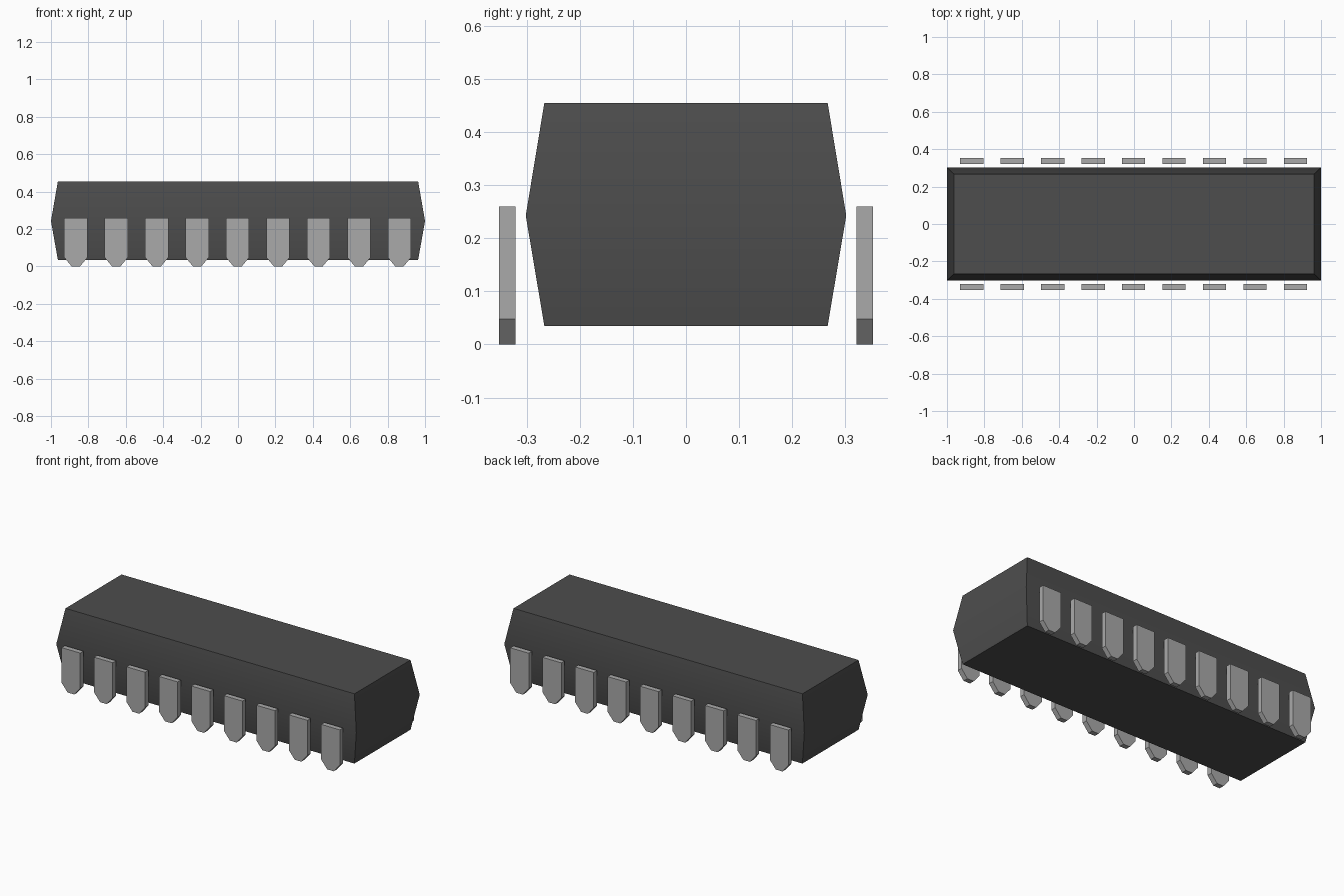
import bpy, bmesh, math

cube = bpy.data.objects.get("Cube")
if cube:
    bpy.data.objects.remove(cube, do_unlink=True)


def material(name, rgb):
    m = bpy.data.materials.new(name)
    m.use_nodes = True
    m.diffuse_color = (*rgb, 1)
    m.node_tree.nodes["Principled BSDF"].inputs["Base Color"].default_value = (*rgb, 1)
    return m


def loft(name, rings, mat):
    """Closed solid through rings of equal point count."""
    bm = bmesh.new()
    loops = [[bm.verts.new(p) for p in ring] for ring in rings]
    n = len(loops[0])
    for a, b in zip(loops, loops[1:]):
        for i in range(n):
            bm.faces.new((a[i], a[(i + 1) % n], b[(i + 1) % n], b[i]))
    bm.faces.new(loops[0])
    bm.faces.new(loops[-1])
    bmesh.ops.recalc_face_normals(bm, faces=bm.faces)
    mesh = bpy.data.meshes.new(name)
    bm.to_mesh(mesh)
    bm.free()
    mesh.materials.append(mat)
    obj = bpy.data.objects.new(name, mesh)
    bpy.context.collection.objects.link(obj)
    return obj


black = material("black plastic", (0.075, 0.075, 0.075))
metal = material("grey metal", (0.40, 0.40, 0.40))

# Chip body: widest at mid height, tapering to top and bottom
def rect(hx, hy, z):
    return [(-hx, -hy, z), (hx, -hy, z), (hx, hy, z), (-hx, hy, z)]

body = loft("chip_body", [rect(0.963, 0.267, 0.035), rect(1.0, 0.302, 0.243),
                          rect(0.963, 0.267, 0.455)], black)
bpy.context.view_layer.objects.active = body
body.select_set(True)
bpy.ops.object.shade_smooth_by_angle(angle=math.radians(30))
body.select_set(False)

# Two rows of nine flat pins with tapered tips
PIN = [(-0.062, 0.26), (-0.062, 0.048), (-0.022, 0.0),
       (0.022, 0.0), (0.062, 0.048), (0.062, 0.26)]
for side, row in ((-1, "front"), (1, "back")):
    for i in range(9):
        cx = (i - 4) * 0.2163 - 0.002
        rings = [[(cx + x, side * y, z) for x, z in PIN] for y in (0.321, 0.352)]
        loft(f"{row}_pin_{i + 1}", rings, metal)
